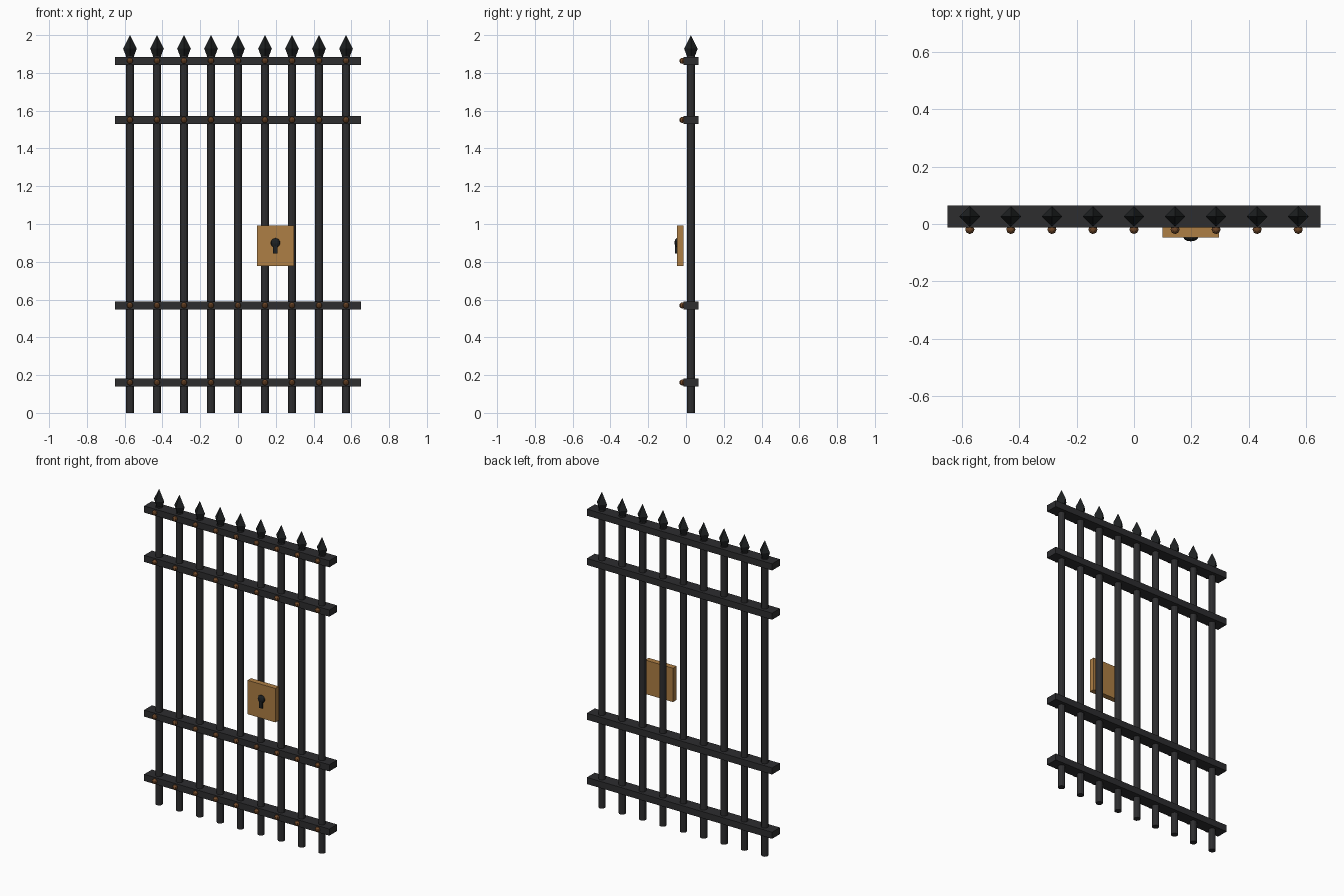
import bpy
import bmesh
from math import pi
from mathutils import Matrix, Vector

cube = bpy.data.objects.get("Cube")
if cube:
    bpy.data.objects.remove(cube, do_unlink=True)


def make_material(name, rgb):
    mat = bpy.data.materials.new(name)
    mat.use_nodes = True
    mat.diffuse_color = (*rgb, 1)
    mat.node_tree.nodes["Principled BSDF"].inputs["Base Color"].default_value = (*rgb, 1)
    return mat


IRON = make_material("dark iron", (0.026, 0.026, 0.028))
BLACK = make_material("black iron", (0.013, 0.015, 0.016))
RUST = make_material("rusty brown", (0.16, 0.065, 0.022))
BRASS = make_material("aged brass", (0.42, 0.21, 0.058))


def finish(name, bm, mat, smooth=False):
    mesh = bpy.data.meshes.new(name)
    bm.to_mesh(mesh)
    bm.free()
    mesh.materials.append(mat)
    for face in mesh.polygons:
        face.use_smooth = smooth
    obj = bpy.data.objects.new(name, mesh)
    bpy.context.collection.objects.link(obj)
    return obj


def box(name, centre, size, mat):
    bm = bmesh.new()
    bmesh.ops.create_cube(bm, size=1, matrix=Matrix.Translation(centre) @ Matrix.Diagonal((*size, 1)))
    return finish(name, bm, mat)


def cone(bm, x, z0, z1, r0, r1, sides, turn=0):
    place = Matrix.Translation((x, BAR_Y, (z0 + z1) / 2)) @ Matrix.Rotation(turn, 4, "Z")
    bmesh.ops.create_cone(bm, cap_ends=True, segments=sides, radius1=r0, radius2=r1,
                          depth=z1 - z0, matrix=place)


BAR_Y = 0.026
BAR_R = 0.021
BAR_XS = [0.143 * i for i in range(-4, 5)]
RAIL_ZS = {"bottom": 0.161, "lower": 0.569, "upper": 1.551, "top": 1.864}

# Upright bars with pointed finials
for n, x in enumerate(BAR_XS, 1):
    bm = bmesh.new()
    cone(bm, x, 0, 1.89, BAR_R, BAR_R, 12)
    finish(f"upright_bar_{n}", bm, IRON)

    bm = bmesh.new()
    cone(bm, x, 1.87, 1.928, 0.014, 0.036, 4)
    cone(bm, x, 1.928, 2.0, 0.036, 0, 4)
    finish(f"spear_finial_{n}", bm, BLACK)

# Cross rails and their rivets
for level, z in RAIL_ZS.items():
    box(f"{level}_rail", (0, BAR_Y, z), (1.3, 0.078, 0.042), IRON)
    bm = bmesh.new()
    for x in BAR_XS:
        bmesh.ops.create_uvsphere(bm, u_segments=8, v_segments=6, radius=0.016,
                                  matrix=Matrix.Translation((x, -0.019, z)))
    finish(f"{level}_rail_rivets", bm, RUST)

# Lock plate with raised keyhole
box("lock_plate", (0.198, -0.03, 0.885), (0.196, 0.035, 0.215), BRASS)
bm = bmesh.new()
bmesh.ops.create_uvsphere(bm, u_segments=12, v_segments=8, radius=0.025,
                          matrix=Matrix.Translation((0.198, -0.048, 0.9)) @ Matrix.Diagonal((1, 0.5, 1, 1)))
finish("keyhole_round", bm, BLACK)
box("keyhole_slot", (0.198, -0.051, 0.87), (0.024, 0.012, 0.05), BLACK)
